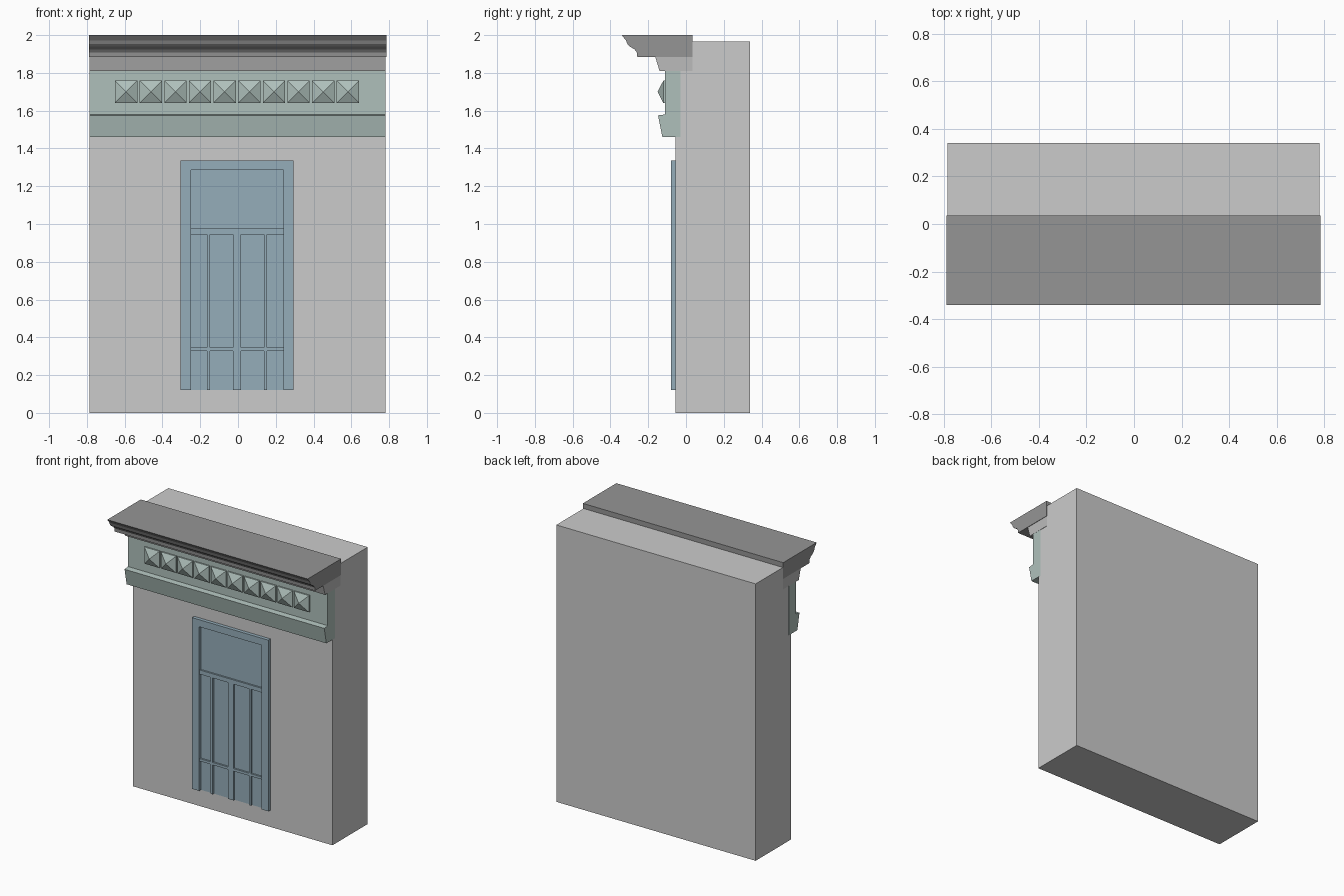
import bpy, bmesh

if "Cube" in bpy.data.objects:
    bpy.data.objects.remove(bpy.data.objects["Cube"])


def material(name, rgb):
    m = bpy.data.materials.new(name)
    m.diffuse_color = (*rgb, 1)
    m.use_nodes = True
    m.node_tree.nodes["Principled BSDF"].inputs["Base Color"].default_value = m.diffuse_color
    return m


DARK = material("dark_grey", (0.30, 0.30, 0.30))
MID = material("mid_grey", (0.50, 0.50, 0.50))
TEAL = material("grey_green", (0.43, 0.53, 0.50))
BLUE = material("slate_blue", (0.30, 0.42, 0.49))


def finish(name, bm, mat):
    bmesh.ops.recalc_face_normals(bm, faces=bm.faces)
    mesh = bpy.data.meshes.new(name)
    bm.to_mesh(mesh)
    bm.free()
    if mat:
        mesh.materials.append(mat)
    ob = bpy.data.objects.new(name, mesh)
    bpy.context.collection.objects.link(ob)
    return ob


def prism(name, outline, axis, a, b, mat=None):
    """Extrude an outline: (y, z) along x, or (x, z) along y."""
    bm = bmesh.new()
    pts = [(a, p, q) if axis == 'x' else (p, a, q) for p, q in outline]
    face = bm.faces.new([bm.verts.new(p) for p in pts])
    geom = bmesh.ops.extrude_face_region(bm, geom=[face])['geom']
    move = (b - a, 0, 0) if axis == 'x' else (0, b - a, 0)
    bmesh.ops.translate(bm, vec=move, verts=[v for v in geom if isinstance(v, bmesh.types.BMVert)])
    return finish(name, bm, mat)


def box(name, x0, x1, y0, y1, z0, z1, mat=None):
    return prism(name, [(x0, z0), (x1, z0), (x1, z1), (x0, z1)], 'y', y0, y1, mat)


# Wall block
box("wall", -0.785, 0.78, -0.055, 0.34, 0, 1.965)

# Cornice with moulded front, and the sloping bed mould under it
prism("cornice", [(0.035, 1.885), (-0.258, 1.885), (-0.26, 1.908), (-0.272, 1.924),
                  (-0.298, 1.94), (-0.31, 1.952), (-0.318, 1.972), (-0.34, 2.0),
                  (0.035, 2.0)], 'x', -0.788, 0.785, DARK)
prism("bed_mould", [(0.035, 1.81), (-0.14, 1.81), (-0.163, 1.885), (0.035, 1.885)],
      'x', -0.787, 0.782, MID)

# Frieze with projecting lower band
prism("frieze", [(-0.03, 1.46), (-0.125, 1.46), (-0.148, 1.575), (-0.11, 1.58),
                 (-0.11, 1.81), (-0.03, 1.81)], 'x', -0.787, 0.781, TEAL)

# Row of pyramid studs on short square bases
H, Z = 0.059, 1.70
for i in range(10):
    x = -0.592 + i * 0.1304
    bm = bmesh.new()
    corners = [(-H, -H), (H, -H), (H, H), (-H, H)]
    back = [bm.verts.new((x + u, -0.105, Z + v)) for u, v in corners]
    rim = [bm.verts.new((x + u, -0.12, Z + v)) for u, v in corners]
    tip = bm.verts.new((x, -0.15, Z))
    bm.faces.new(back)
    for k in range(4):
        n = (k + 1) % 4
        bm.faces.new((back[k], back[n], rim[n], rim[k]))
        bm.faces.new((rim[k], rim[n], tip))
    finish(f"stud_{i + 1}", bm, TEAL)

# Door frame, open at the bottom
L, R, T, B = -0.25, 0.24, 1.285, 0.12
prism("door_frame", [(-0.305, B), (L, B), (L, T), (R, T), (R, B), (0.295, B),
                     (0.295, 1.335), (-0.305, 1.335)], 'y', -0.08, -0.04, BLUE)

# Recessed door panel
box("door_panel", L, R, -0.06, -0.04, B, T, BLUE)

# Rails and uprights
for name, z0, z1 in (("upper_rail", 0.945, 0.975), ("lower_rail", 0.328, 0.346)):
    box(name, L, R, -0.072, -0.045, z0, z1, BLUE)
for i, (x0, x1) in enumerate(((-0.165, -0.148), (-0.027, 0.015), (0.137, 0.153))):
    box(f"upright_{i + 1}", x0, x1, -0.072, -0.045, B, 0.96, BLUE)
